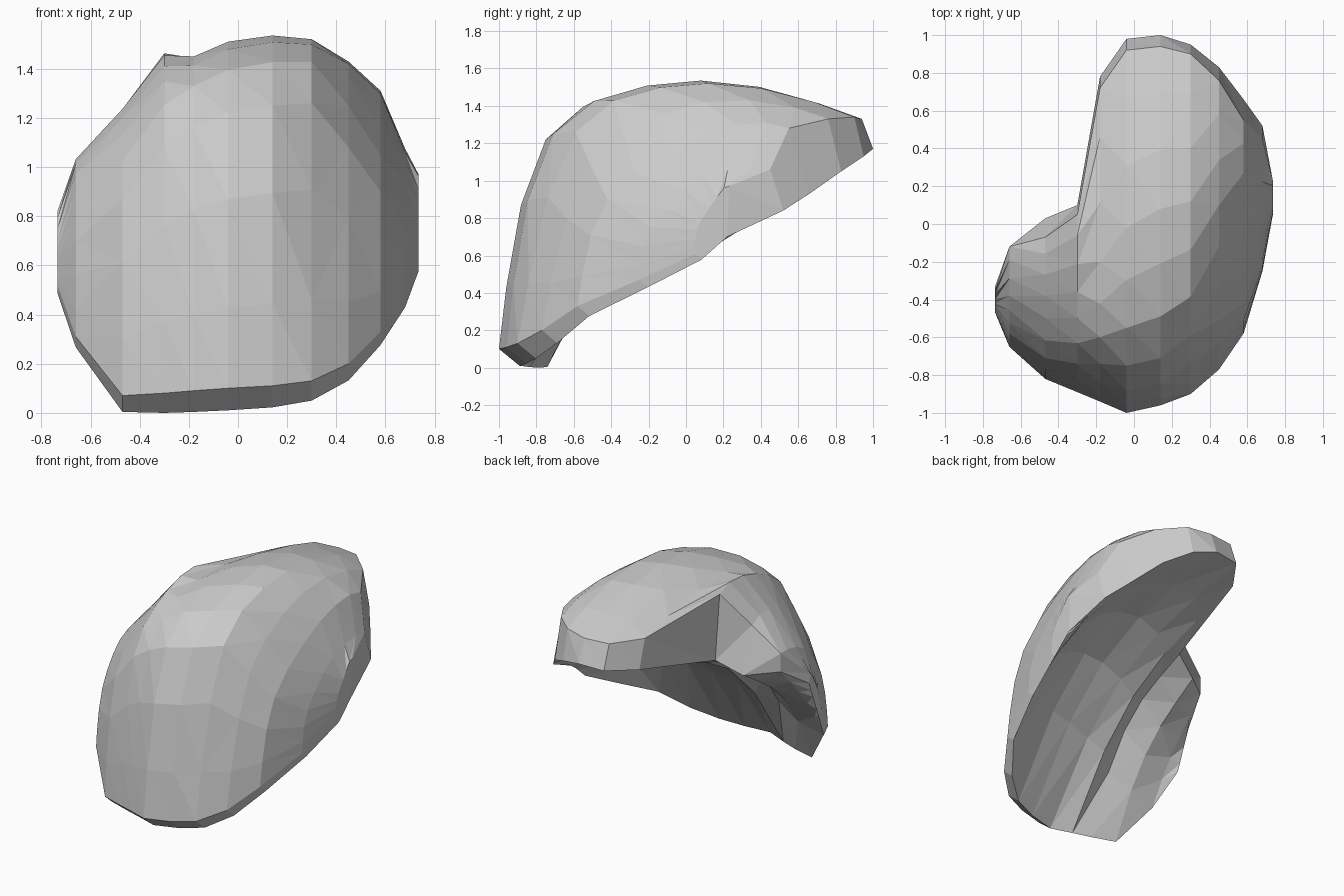
import bpy, bmesh
from mathutils import Vector

if "Cube" in bpy.data.objects:
    bpy.data.objects.remove(bpy.data.objects["Cube"])

# Side profiles (y, z) at each x: foot, front shoulder, crown, back top edge, back lower edge
SLICES = [
    (-.735, (-.47, .52), (-.45, .60), (-.42, .70), (-.35, .82), (-.33, .76)),
    (-.66, (-.65, .31), (-.58, .70), (-.38, .97), (-.12, 1.03), (-.12, .90)),
    (-.47, (-.82, .07), (-.71, .87), (-.38, 1.20), (-.07, 1.20), (.03, .88)),
    (-.30, (-.89, .08), (-.74, 1.08), (-.36, 1.41), (.05, 1.42), (.10, .97)),
    (-.18, (-.94, .09), (-.74, 1.16), (-.20, 1.45), (.72, 1.33), (.78, 1.13)),
    (-.04, (-1.0, .10), (-.75, 1.22), (-.02, 1.51), (.92, 1.33), (.98, 1.16)),
    (.14, (-.96, .11), (-.71, 1.25), (.08, 1.535), (.94, 1.33), (1.0, 1.17)),
    (.30, (-.90, .13), (-.59, 1.26), (.12, 1.52), (.90, 1.34), (.95, 1.13)),
    (.45, (-.77, .20), (-.51, 1.08), (.10, 1.42), (.76, 1.33), (.83, 1.05)),
    (.58, (-.58, .33), (-.42, .90), (.10, 1.25), (.55, 1.28), (.66, .93)),
    (.68, (-.25, .47), (-.19, .75), (.10, 1.02), (.45, 1.06), (.52, .84)),
    (.735, (.05, .61), (.06, .74), (.13, .86), (.23, .97), (.22, .70)),
]
SUB = 3


def spline(p, steps):
    """Catmull-Rom curve; first and last points only steer the tangents."""
    out = []
    for i in range(1, len(p) - 2):
        a, b, c, d = p[i - 1:i + 3]
        for k in range(steps):
            t = k / steps
            out.append(0.5 * (2 * b + (c - a) * t + (2 * a - 5 * b + 4 * c - d) * t * t
                              + (3 * b - a - 3 * c + d) * t ** 3))
    return out + [p[-2]]


def hollow(x):
    """Depth of the underside valley, deepest towards the right."""
    return max(0, .38 * (1 - ((x - .25) / (.47 if x > .25 else .98)) ** 2))


def section(x, *pts):
    """Domed outside plus a hollow underside."""
    pts = [Vector(p) for p in pts]
    back = pts[4]
    width = max(0, 1 - (x / .75) ** 2)
    heel = pts[0] + Vector((.03 + .08 * width, -.03 - .06 * width))
    outer = spline([heel] + pts, SUB)
    under = [back]
    for t, depth in ((.22, .5), (.42, .9), (.62, 1.05), (.8, .8)):
        q = back.lerp(heel, t)
        q.y += hollow(x) * depth
        under.append(q)
    return [Vector((x, q.x, q.y)) for q in outer + under + [heel]]


# Curved bean-shaped body lofted across the sections
bm = bmesh.new()
rings = [[bm.verts.new(v) for v in section(*s)] for s in SLICES]
n = len(rings[0])
for r0, r1 in zip(rings, rings[1:]):
    for i in range(n):
        j = (i + 1) % n
        bm.faces.new((r0[i], r0[j], r1[j], r1[i]))

# Closed off ends
for ring in (rings[0], rings[-1]):
    bm.faces.new(ring)

bmesh.ops.triangulate(bm, faces=bm.faces[:])
bmesh.ops.recalc_face_normals(bm, faces=bm.faces[:])

# Rest on the ground
low = min(v.co.z for v in bm.verts)
bmesh.ops.translate(bm, verts=bm.verts[:], vec=(0, 0, -low))

mesh = bpy.data.meshes.new("curved_body")
bm.to_mesh(mesh)
bm.free()
body = bpy.data.objects.new("curved_body", mesh)
bpy.context.collection.objects.link(body)
